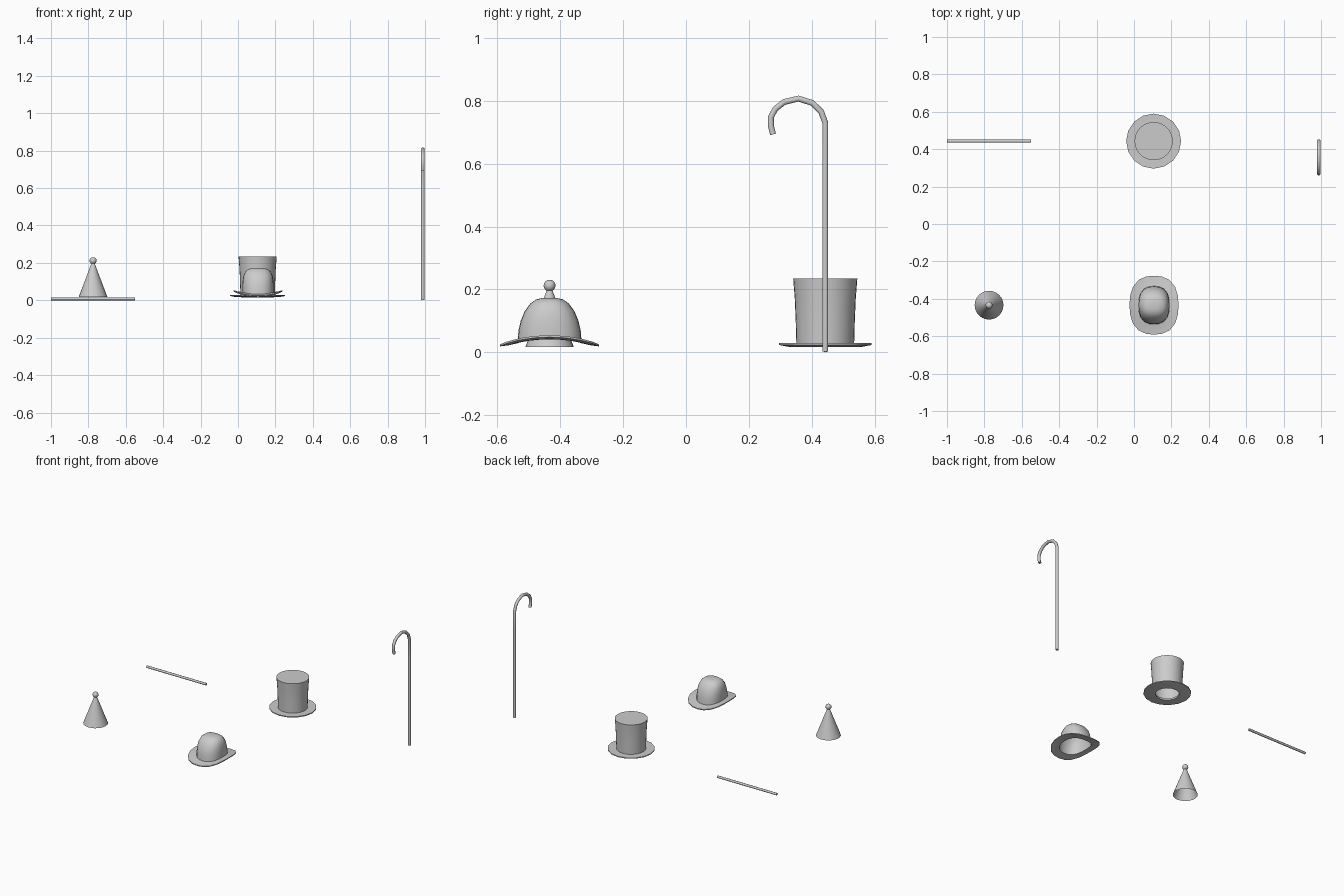
import bpy, bmesh, math
from mathutils import Vector

if "Cube" in bpy.data.objects:
    bpy.data.objects.remove(bpy.data.objects["Cube"])


def finish(name, verts, faces, loc=(0, 0, 0), angle=40):
    me = bpy.data.meshes.new(name)
    me.from_pydata(verts, [], faces)
    bm = bmesh.new()
    bm.from_mesh(me)
    bmesh.ops.recalc_face_normals(bm, faces=bm.faces)
    bm.to_mesh(me)
    bm.free()
    ob = bpy.data.objects.new(name, me)
    bpy.context.collection.objects.link(ob)
    ob.location = loc
    bpy.ops.object.select_all(action='DESELECT')
    ob.select_set(True)
    bpy.context.view_layer.objects.active = ob
    bpy.ops.object.shade_smooth_by_angle(angle=math.radians(angle))
    return ob


def skin(rings, closed=False, cap_start=False, cap_end=False):
    """Join equal-sized rings of points with quads."""
    n = len(rings[0])
    verts = [p for r in rings for p in r]
    faces = []
    for i in range(len(rings) if closed else len(rings) - 1):
        a, b = i * n, (i + 1) % len(rings) * n
        faces += [(a + k, a + (k + 1) % n, b + (k + 1) % n, b + k) for k in range(n)]
    if cap_start:
        faces.append(tuple(range(n)))
    if cap_end:
        faces.append(tuple(range(len(verts) - n, len(verts))))
    return verts, faces


def oval(rx, ry, z, n, power=2.0):
    """Ring of a (super)ellipse; z is a number or a function of x, y."""
    pts = []
    for k in range(n):
        t = 2 * math.pi * k / n
        c, s = math.cos(t), math.sin(t)
        f = (abs(c) ** power + abs(s) ** power) ** (-1 / power)
        x, y = rx * c * f, ry * s * f
        pts.append((x, y, z(x, y) if callable(z) else z))
    return pts


def lathe(name, profile, n, loc, **kw):
    return finish(name, *skin([oval(r, r, z, n) for r, z in profile], **kw), loc)


def tube(name, path, r, n):
    """Tube in a plane of constant x, along (y, z) points."""
    rings = []
    for i, (y, z) in enumerate(path[1]):
        p, q = path[1][max(i - 1, 0)], path[1][min(i + 1, len(path[1]) - 1)]
        d = Vector((q[0] - p[0], q[1] - p[1])).normalized()
        rings.append([(path[0] + r * math.cos(a), y - d.y * r * math.sin(a), z + d.x * r * math.sin(a))
                      for a in (2 * math.pi * k / n for k in range(n))])
    return finish(name, *skin(rings, cap_start=True, cap_end=True))


# Top hat: open-bottomed crown and a slightly dished brim
top_loc = (0.105, 0.443, 0)
lathe("top_hat_crown", [(0.092, 0.028), (0.094, 0.10), (0.097, 0.17), (0.102, 0.234)],
      32, top_loc, cap_end=True)
lathe("top_hat_brim", [(0.073, 0.016), (0.115, 0.017), (0.147, 0.023), (0.147, 0.029),
                       (0.092, 0.028), (0.073, 0.028)], 16, top_loc, closed=True)

# Round hat: saddle-shaped brim with a squarish dome
round_loc = (0.107, -0.434, 0)


def saddle(offset):
    return lambda x, y: 0.036 + offset + 0.7 * x * x - 0.7 * y * y


brim = [oval(rx, ry, saddle(dz), 20, 2.5) for rx, ry, dz in
        [(0.084, 0.102, 0), (0.108, 0.130, -0.002), (0.131, 0.157, 0),
         (0.131, 0.157, 0.006), (0.108, 0.130, 0.003), (0.084, 0.102, 0.004)]]
finish("round_hat_brim", *skin(brim, closed=True), round_loc)

dome = [oval(0.084, 0.102, saddle(0.002), 20, 2.5)]
for sx, sy, z in [(1.0, 0.97, 0.07), (0.98, 0.90, 0.10), (0.93, 0.78, 0.13),
                  (0.80, 0.60, 0.155), (0.60, 0.42, 0.168), (0.3, 0.22, 0.173)]:
    dome.append(oval(0.084 * sx, 0.102 * sy, z, 20, 2.5))
finish("round_hat_crown", *skin(dome, cap_end=True), round_loc, 60)

# Party hat: open cone with a bobble
party_loc = (-0.775, -0.434, 0)
lathe("party_hat_cone", [(0.077, 0.017), (0.009, 0.197)], 24, party_loc)
ball = [(0.019 * math.sin(math.pi * i / 8), 0.212 - 0.019 * math.cos(math.pi * i / 8))
        for i in range(1, 8)]
lathe("party_hat_bobble", ball, 12, party_loc, cap_start=True, cap_end=True)

# Walking cane: straight shaft with a hooked handle
tube("cane", (0.988, [(0.443, 0.003), (0.443, 0.30), (0.443, 0.60), (0.443, 0.73), (0.43, 0.765),
                      (0.402, 0.793), (0.358, 0.807), (0.312, 0.796), (0.284, 0.774),
                      (0.270, 0.748), (0.270, 0.720), (0.277, 0.693)]), 0.010, 10)

# Wand: thin straight rod lying along x
wand = lathe("wand", [(0.008, 0), (0.008, 0.45)], 10, (-1.0, 0.443, 0.008),
             cap_start=True, cap_end=True)
wand.rotation_euler = (0, math.pi / 2, 0)
